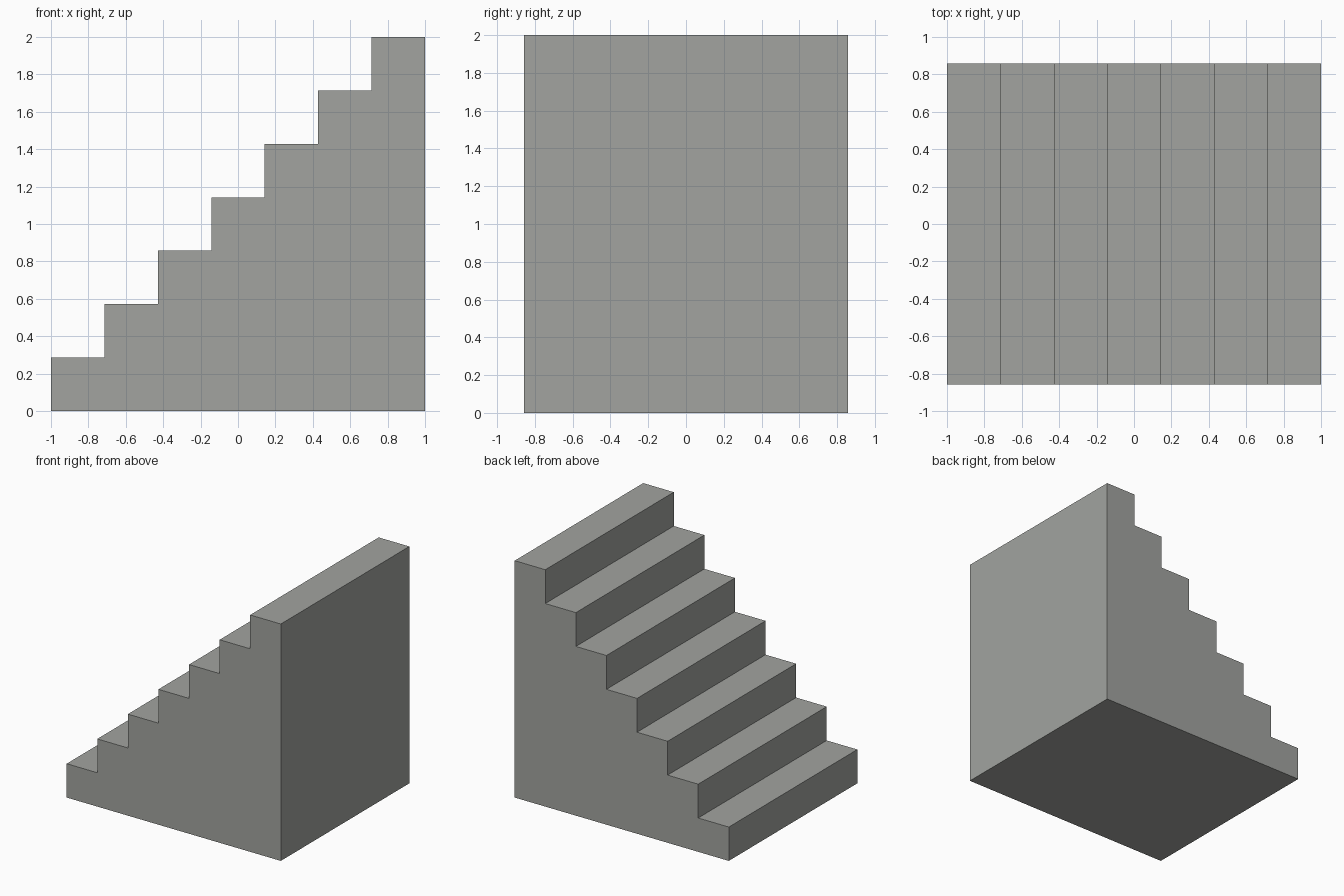
import bpy, bmesh

if "Cube" in bpy.data.objects:
    bpy.data.objects.remove(bpy.data.objects["Cube"])

STEPS = 7
STEP = 2.0 / STEPS          # tread depth and riser height
HALF_WIDTH = 3 * STEP       # half of the stair width along y

# Plain grey stone
stone = bpy.data.materials.new("grey_stone")
stone.diffuse_color = (0.36, 0.37, 0.35, 1.0)
stone.use_nodes = True
stone.node_tree.nodes["Principled BSDF"].inputs["Base Color"].default_value = stone.diffuse_color

# Stepped side profile in x, z: riser then tread for each step
profile = [(-1.0, 0.0)]
for i in range(STEPS):
    z = (i + 1) * STEP
    profile += [(-1.0 + i * STEP, z), (-1.0 + (i + 1) * STEP, z)]
profile.append((1.0, 0.0))

# Solid staircase: extrude the profile across the width
bm = bmesh.new()
side = bm.faces.new([bm.verts.new((x, -HALF_WIDTH, z)) for x, z in profile])
extruded = bmesh.ops.extrude_face_region(bm, geom=[side], use_keep_orig=True)
verts = [g for g in extruded["geom"] if isinstance(g, bmesh.types.BMVert)]
bmesh.ops.translate(bm, verts=verts, vec=(0, 2 * HALF_WIDTH, 0))
bmesh.ops.recalc_face_normals(bm, faces=bm.faces[:])

mesh = bpy.data.meshes.new("staircase")
bm.to_mesh(mesh)
bm.free()
mesh.materials.append(stone)
bpy.context.collection.objects.link(bpy.data.objects.new("staircase", mesh))
